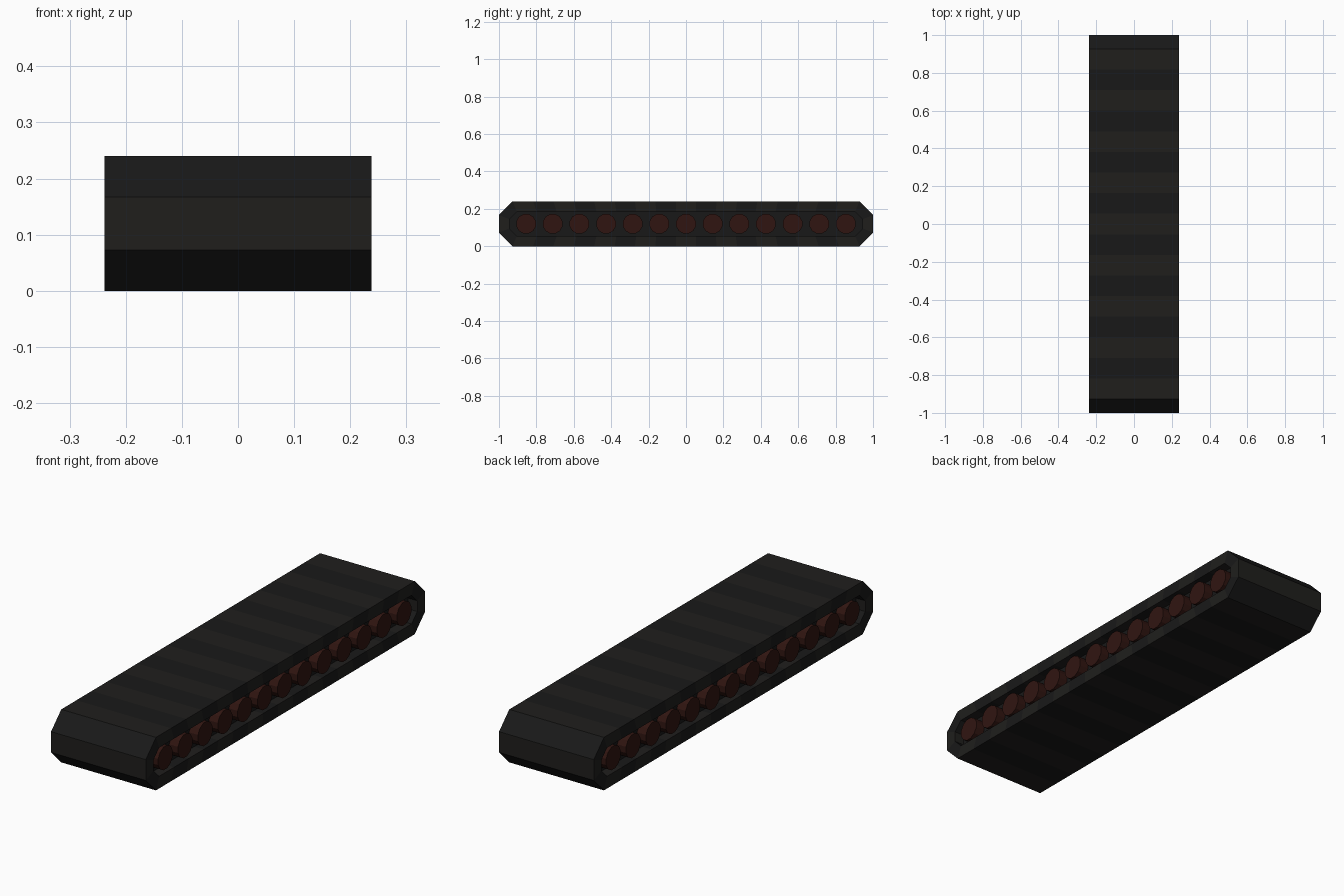
import bpy, bmesh
from math import pi, tan
from mathutils import Matrix

if "Cube" in bpy.data.objects:
    bpy.data.objects.remove(bpy.data.objects["Cube"])

HALF_W = 0.2375      # half belt width
LENGTH, HEIGHT, CUT = 1.0, 0.24, 0.073
THICK = 0.055


def material(name, rgb):
    m = bpy.data.materials.new(name)
    m.diffuse_color = (*rgb, 1)
    m.use_nodes = True
    m.node_tree.nodes["Principled BSDF"].inputs["Base Color"].default_value = m.diffuse_color
    return m


def finish(name, bm, mats):
    bmesh.ops.recalc_face_normals(bm, faces=bm.faces[:])
    me = bpy.data.meshes.new(name)
    bm.to_mesh(me)
    bm.free()
    for m in mats:
        me.materials.append(m)
    ob = bpy.data.objects.new(name, me)
    bpy.context.collection.objects.link(ob)
    return ob


def octagon(inset):
    """Long chamfered outline in (y, z), offset inwards by inset."""
    k = inset * tan(pi / 8)
    y0, y1 = LENGTH - CUT - k, LENGTH - inset
    z0, z1 = inset, CUT + k
    h = HEIGHT
    return [(-y0, h - z0), (y0, h - z0), (y1, h - z1), (y1, z1),
            (y0, z0), (-y0, z0), (-y1, z1), (-y1, h - z1)]


def subdivide(points):
    """Split the two long runs into 17 tread links each."""
    out = []
    for i, a in enumerate(points):
        b = points[(i + 1) % len(points)]
        n = 17 if i in (0, 4) else 1
        for s in range(n):
            t = s / n
            out.append((a[0] + (b[0] - a[0]) * t, a[1] + (b[1] - a[1]) * t))
    return out


light = material("belt_light", (0.014, 0.0132, 0.012))
dark = material("belt_dark", (0.0095, 0.0095, 0.0095))
rust = material("roller_rust", (0.03, 0.0075, 0.0055))

# Belt: closed loop of links in alternating shades
bm = bmesh.new()
outer, inner = subdivide(octagon(0)), subdivide(octagon(THICK))
rings = [[bm.verts.new((x, *p)) for p in loop]
         for loop, x in ((outer, -HALF_W), (outer, HALF_W),
                         (inner, HALF_W), (inner, -HALF_W))]
n = len(outer)
for i in range(n):
    j = (i + 1) % n
    for r in range(4):
        a, b = rings[r], rings[(r + 1) % 4]
        f = bm.faces.new((a[i], a[j], b[j], b[i]))
        f.material_index = i % 2
finish("belt", bm, [light, dark])

# Core: recessed solid body behind the roller ends
bm = bmesh.new()
core = octagon(THICK)
left = [bm.verts.new((-0.19, *p)) for p in core]
right = [bm.verts.new((0.19, *p)) for p in core]
bm.faces.new(left)
bm.faces.new(right)
for i in range(8):
    j = (i + 1) % 8
    bm.faces.new((left[i], left[j], right[j], right[i]))
finish("core", bm, [dark])

# Rollers: thirteen evenly spaced cylinders across the belt
for i in range(13):
    bm = bmesh.new()
    bmesh.ops.create_cone(
        bm, cap_ends=True, segments=12, radius1=0.054, radius2=0.054,
        depth=2 * HALF_W - 0.006,
        matrix=Matrix.Translation((0, (i - 6) * 0.1425, HEIGHT / 2))
        @ Matrix.Rotation(pi / 2, 4, 'Y') @ Matrix.Rotation(pi / 12, 4, 'Z'))
    finish(f"roller_{i + 1}", bm, [rust])
